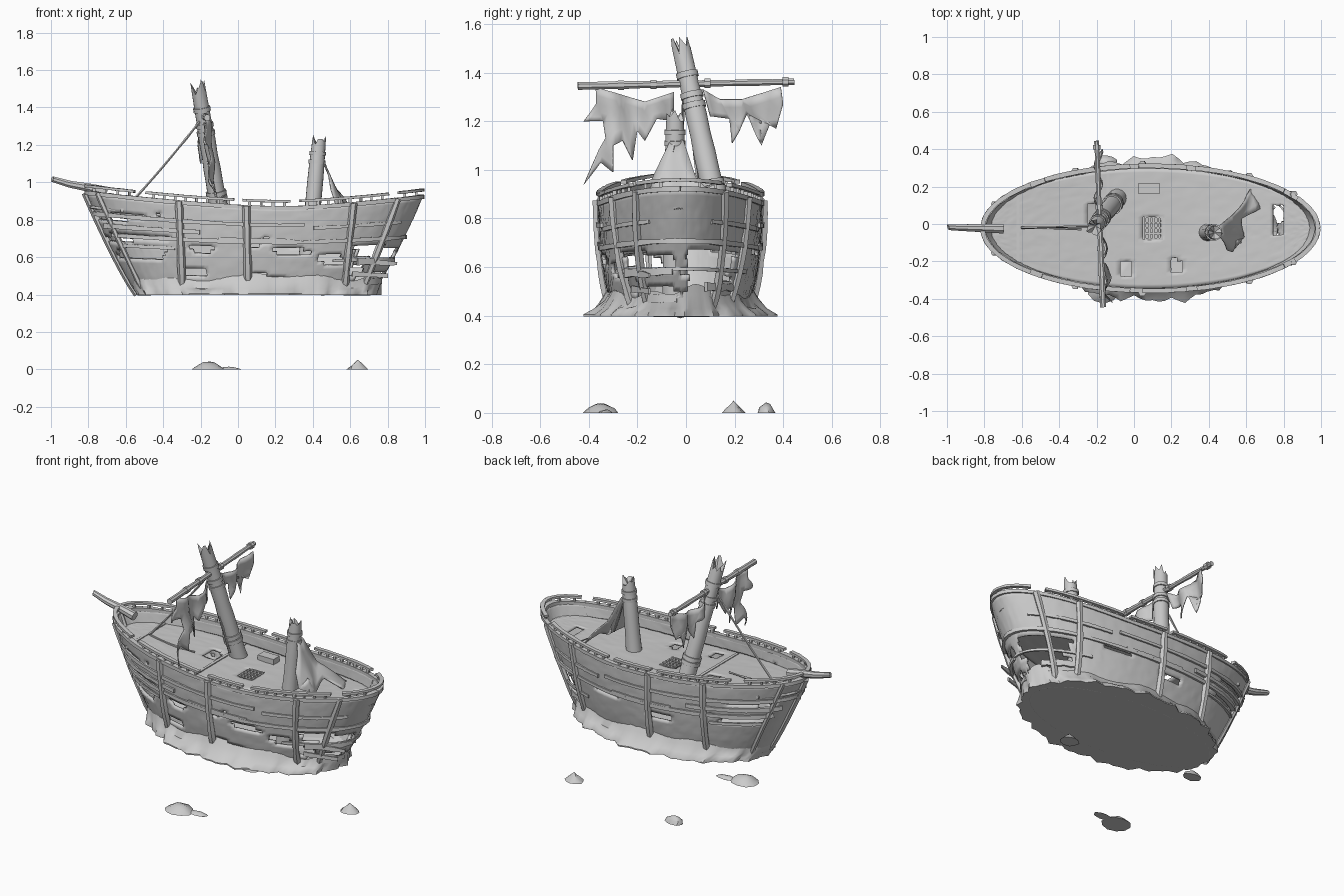
import bpy, bmesh, math, random
from mathutils import Vector as V

if "Cube" in bpy.data.objects:
    bpy.data.objects.remove(bpy.data.objects["Cube"])
random.seed(4)
pi = math.pi
grey = bpy.data.materials.new("weathered_grey")
grey.diffuse_color = (0.6, 0.6, 0.6, 1)
grey.use_nodes = True
grey.node_tree.nodes["Principled BSDF"].inputs["Base Color"].default_value = grey.diffuse_color


def finish(name, bm, thick=0, angle=35):
    bmesh.ops.recalc_face_normals(bm, faces=bm.faces)
    me = bpy.data.meshes.new(name)
    bm.to_mesh(me)
    bm.free()
    ob = bpy.data.objects.new(name, me)
    bpy.context.collection.objects.link(ob)
    me.materials.append(grey)
    if thick:
        m = ob.modifiers.new("thickness", 'SOLIDIFY')
        m.thickness, m.offset = thick, 0
    bpy.ops.object.select_all(action='DESELECT')
    ob.select_set(True)
    bpy.context.view_layer.objects.active = ob
    bpy.ops.object.shade_smooth_by_angle(angle=math.radians(angle))
    return ob


def tube(name, pts, r0, r1=None, sides=6, flat=1, jag=0, rough=0):
    """Swept pole or plank; jag gives a splintered far end."""
    pts = [V(p) for p in pts]
    r1 = r0 if r1 is None else r1
    bm, rings, n = bmesh.new(), [], len(pts)
    for i, p in enumerate(pts):
        t = (pts[min(i + 1, n - 1)] - pts[max(i - 1, 0)]).normalized()
        s = t.cross(V((0, 0, 1)) if abs(t.z) < .8 else V((1, 0, 0))).normalized()
        u = s.cross(t)
        r = (r0 + (r1 - r0) * i / (n - 1)) * (1 + random.uniform(-rough, rough))
        ring = []
        for k in range(sides):
            a = 2 * pi * (k + .5) / sides
            e = t * jag * random.choice((.2, .5, .7, 1)) if jag and i == n - 1 else V()
            ring.append(bm.verts.new(p + s * math.cos(a) * r * flat + u * math.sin(a) * r + e))
        rings.append(ring)
    for A, B in zip(rings, rings[1:]):
        for k in range(sides):
            bm.faces.new((A[k], A[(k + 1) % sides], B[(k + 1) % sides], B[k]))
    bm.faces.new(rings[0])
    if jag:
        c = bm.verts.new(pts[-1] - t * jag * .1)
        for k in range(sides):
            bm.faces.new((rings[-1][k], rings[-1][(k + 1) % sides], c))
    else:
        bm.faces.new(rings[-1])
    return finish(name, bm)


def line(a, b, n=8, sag=0):
    a, b = V(a), V(b)
    return [a.lerp(b, i / n) - V((0, 0, sag * math.sin(pi * i / n))) for i in range(n + 1)]


# Hull surface: a = angle round the plan, v = 0 at sand to 1 at gunwale, o = offset outward
def sheer(x):
    return .862 + (.082 * ((.25 - x) / 1.05) ** 1.6 if x < .25 else .06 * ((x - .25) / .73) ** 1.5)


def axis(v):
    xb, xs = -.53 - .275 * v ** .9, .70 + .28 * v ** .85
    return (xb + xs) / 2, (xs - xb) / 2


def hull(a, v, o=0):
    cx, hl = axis(v)
    w = .265 + .065 * math.sin(pi / 2 * min(v, 1) ** .8)
    x = cx + (hl + o) * math.cos(a)
    return V((x, -.023 + (w + o) * math.sin(a), .4 + v * (sheer(x) - .4)))


def angle_at(x, v, side):
    cx, hl = axis(v)
    return side * math.acos(max(-1, min(1, (x - cx) / hl)))


# Hull shell with broken planks
front = [(-.74, -.45, .80, .83), (-.68, -.36, .69, .72), (-.63, -.38, .59, .655), (-.25, -.1, .63, .67),
         (-.28, -.12, .5, .54), (.08, .17, .66, .7), (.2, .38, .62, .65), (.1, .2, .47, .52),
         (.44, .57, .56, .61), (.62, .82, .61, .67), (.6, .72, .45, .56)]
back = [(-.68, -.4, .78, .81), (-.6, -.35, .66, .7), (-.1, .06, .6, .63), (.3, .5, .65, .68), (.64, .78, .54, .66)]
stern = [(-.22, -.05, .58, .66), (-.2, -.06, .46, .53), (0, .19, .44, .67)]
NU, NV = 200, 24
bm = bmesh.new()
g = [[bm.verts.new(hull(2 * pi * i / NU, j / NV, random.uniform(-.002, .002))) for i in range(NU)] for j in range(NV + 1)]
for j in range(NV):
    e = random.uniform(-.03, .03)
    for i in range(NU):
        c = hull(2 * pi * (i + .5) / NU, (j + .5) / NV)
        holes = front if c.y < -.02 else back
        gone = any(x0 + e < c.x < x1 + e * 2 and z0 < c.z < z1 for x0, x1, z0, z1 in holes)
        gone |= c.x > .7 and any(y0 < c.y + e * .4 < y1 and z0 < c.z < z1 for y0, y1, z0, z1 in stern)
        if not gone:
            k = (i + 1) % NU
            bm.faces.new((g[j][i], g[j][k], g[j + 1][k], g[j + 1][i]))
bmesh.ops.delete(bm, geom=[v for v in bm.verts if not v.link_faces], context='VERTS')
finish("hull_shell", bm, .016)


def along(x0, x1, v, side, o=0, dz=0, n=14):
    a0, a1 = angle_at(x0, v, side), angle_at(x1, v, side)
    return [hull(a0 + (a1 - a0) * i / n, v, o) + V((0, 0, dz)) for i in range(n + 1)]


# Gunwale, broken upper rails, balusters and wales on both sides
for side, label in ((-1, "front"), (1, "back")):
    tube("gunwale_" + label, along(-.81, .985, 1, side, .002, 0, 44), .015, sides=4, flat=1.3, rough=.12)
    for x0, x1 in ((-.8, -.55), (-.48, -.02), (.03, .28), (.34, .8), (.86, .985)):
        s = random.uniform(-.02, .02)
        tube("upper_rail_" + label, along(x0 + s, x1, 1, side, .004, .036), .010, sides=4, flat=1.7, rough=.1)
        n = max(2, int((x1 - x0) / .055))
        for k in range(n):
            a = angle_at(x0 + (x1 - x0) * (k + .5) / n, 1, side)
            p = hull(a, 1)
            tube("baluster_" + label, [p, p + V((0, 0, .035))], random.uniform(.007, .012), sides=4)
    for x0, x1, v, r in ((-.76, .35, .80, .017), (.4, .86, .76, .014), (-.7, -.2, .69, .019),
                         (-.66, .8, .6, .016), (-.1, .3, .63, .011), (-.6, -.33, .5, .014), (.5, .86, .38, .012)):
        tube("wale_" + label, along(x0, x1, v, side, .012, 0, 24), r, r * .8, 4, .7, rough=.18)
    # Outer ribs, almost upright amidships and raked towards the ends
    for x, w, rake in ((-.3, .022, -.02), (.05, .021, -.01), (.585, .02, .05), (.75, .019, .19), (-.62, .015, -.24)):
        tube("rib_" + label, [hull(angle_at(x + rake * (i / 9 - .5), .05 + .96 * i / 9, side), .05 + .96 * i / 9, .012)
                              for i in range(10)], w, w, 6, rough=.12)
# Stem post and broken stern planks
tube("stem_post", [hull(pi, i / 8, .008) for i in range(9)], .02, .024)
tube("stern_ledge", [hull(-.9 + 1.8 * i / 14, .6, .012) for i in range(15)], .015, sides=4, rough=.2)
for a0, a1, v, o in ((-.75, -.1, .36, .02), (-.5, -.05, .14, .01), (.35, .8, .24, .01)):
    tube("stern_plank", [hull(a0 + (a1 - a0) * i / 6, v, o) for i in range(7)], .024, .018, 4, .5, rough=.25)
for x, z in ((.78, .565), (.73, .5)):
    tube("loose_plank", line((x - .12, -.22, z + .01), (x + .07, -.15, z), 3), .024, .014, 4, .4, rough=.2)

# Deck with open hatches and a hole at the stern
gaps = [(.2, .27, -.25, -.19), (-.24, -.15, .0, .1), (-.06, .0, -.28, -.2), (.06, .15, -.08, .04), (.74, .8, -.06, .1)]
bm, rows = bmesh.new(), []
for i in range(91):
    t = -math.cos(pi * i / 90)
    x = .078 + .87 * t
    h = .318 * math.sqrt(max(0, 1 - t * t)) + .001
    rows.append([bm.verts.new((x, -.023 + h * (j / 16 - 1), sheer(x) - .075 + random.uniform(-.0015, .0015)))
                 for j in range(33)])
for A, B in zip(rows, rows[1:]):
    for j in range(32):
        c = (A[j].co + B[j + 1].co) / 2
        if not any(x0 < c.x < x1 and y0 < c.y < y1 for x0, x1, y0, y1 in gaps):
            bm.faces.new((A[j], A[j + 1], B[j + 1], B[j]))
bmesh.ops.delete(bm, geom=[v for v in bm.verts if not v.link_faces], context='VERTS')
finish("deck", bm, .014)
# Deck beams and hatch grating
for x, h in ((-.62, .2), (-.14, .29)):
    z = sheer(x) - .072
    tube("deck_beam", line((x, -.023 - h, z), (x, -.023 + h, z), 6), .012, sides=4, rough=.1)
for k in range(5):
    tube("grating_bar", [(.06 + k * .0225, -.085, .795), (.06 + k * .0225, .04, .795)], .007, sides=4)
    tube("grating_bar", [(.055, -.08 + k * .029, .797), (.155, -.08 + k * .029, .797)], .007, sides=4)
# Deck crate
bm = bmesh.new()
bmesh.ops.create_cube(bm, size=1)
bmesh.ops.scale(bm, vec=(.11, .06, .04), verts=bm.verts)
bmesh.ops.translate(bm, vec=(.08, .19, .81), verts=bm.verts)
finish("deck_crate", bm)

# Masts, bands, yard and bowsprit
m0, m1 = V((-.085, .145, .76)), V((-.205, -.01, 1.46))
tube("main_mast", line(m0, m1, 9), .052, .039, 18, jag=.085, rough=.05)
for f in (.22, .26, .72, .78, .9):
    p, d = m0.lerp(m1, f), (m1 - m0).normalized() * .012
    tube("mast_band", [p - d, p + d], .059 - .014 * f, sides=14)
z0, z1 = V((.36, -.045, .435)), V((.43, -.045, 1.19))
tube("rear_mast", line(z0, z1, 8), .055, .037, 18, jag=.06, rough=.05)
for f in (.88, .94):
    p = z0.lerp(z1, f)
    tube("mast_band", [p, p + V((.001, 0, .02))], .045, sides=14)
ya, yb = V((-.165, -.445, 1.345)), V((-.2, .445, 1.362))
tube("yard", line(ya, yb, 10), .017, .014, 8, rough=.1)
for f in (.2, .35, .6, .96):
    p = ya.lerp(yb, f)
    tube("yard_lashing", [p - V((0, .012, 0)), p + V((0, .012, 0))], .021, sides=8)
tube("bowsprit", [(-.7, -.025, .95), (-.8, -.022, .972), (-.9, -.02, .99), (-.985, -.018, 1.015)], .028, .016, 8, jag=.015)


# Torn sails
def cloth(name, pts, amp):
    bm = bmesh.new()
    f = bm.faces.new([bm.verts.new(p) for p in pts])
    bmesh.ops.triangulate(bm, faces=[f])
    bmesh.ops.subdivide_edges(bm, edges=bm.edges[:], cuts=3, use_grid_fill=True)
    for v in bm.verts:
        v.co.x += amp * math.sin(v.co.y * 36 + v.co.z * 5) + amp * .3 * math.sin(v.co.z * 30)
    finish(name, bm, .006, 60)


left = [(-.37, 1.34), (-.27, 1.31), (-.17, 1.28), (-.05, 1.32), (-.05, 1.2), (-.12, 1.21), (-.17, 1.12), (-.2, 1.16),
        (-.22, 1.04), (-.26, 1.12), (-.3, 1.1), (-.3, .99), (-.35, 1.03), (-.42, .94), (-.36, 1.08),
        (-.33, 1.13), (-.34, 1.2), (-.42, 1.2), (-.37, 1.27)]
right = [(.07, 1.33), (.14, 1.29), (.23, 1.29), (.39, 1.34), (.4, 1.27), (.37, 1.17), (.35, 1.2), (.31, 1.1), (.31, 1.2),
         (.25, 1.23), (.22, 1.16), (.19, 1.11), (.18, 1.21), (.1, 1.22)]
cloth("torn_sail_left", [(-.17 + (1.34 - z) * .1, y, z) for y, z in left], .018)
cloth("torn_sail_right", [(-.19, y, z) for y, z in right], .018)
cloth("rear_sail", [(.45, -.06, 1.13), (.5, -.14, .96), (.53, -.15, .87), (.54, -.09, .92), (.58, -.07, .83),
                    (.58, .03, .88), (.67, .08, .82), (.64, .2, .8), (.52, .04, .97), (.46, -.01, 1.12)], .008)

# Ropes
for a, b, r in (((-.2, -.01, 1.33), (-.6, -.02, .86), .007), ((-.2, .01, 1.3), (-.1, .06, .85), .006),
                ((.44, -.04, 1.16), (.57, -.1, .84), .006), ((-.6, -.02, .86), (-.28, -.03, .84), .006)):
    tube("rope", line(a, b, 10, .01), r, sides=5, rough=.3)

# Sand mound round the hull base
bm, rings, N = bmesh.new(), [], 120
for f, z in ((1, .397), (1, .405), (.6, .43), (.25, .46), (0, .5), (-.35, .45), (-3, .43)):
    ring = []
    for i in range(N):
        a = 2 * pi * i / N
        wob = .006 * math.sin(9 * a + 1) + .008 * math.sin(23 * a) + .007 * math.sin(37 * a)
        p = hull(a, .17, .006)
        q = V((.1 + (.648 + wob) * math.cos(a), -.027 + (.383 + wob * 1.3) * math.sin(a), 0))
        if f < 0:
            p = V((.1, -.025, 0)).lerp(p, 1 + f * .25)
            q = p
        p = p.lerp(q, max(f, 0))
        p.z = z + (.03 * math.sin(7 * a) * math.sin(3 * a + 1) if f in (0, .25) else 0)
        ring.append(bm.verts.new(p))
    rings.append(ring)
for A, B in zip(rings, rings[1:]):
    for k in range(N):
        bm.faces.new((A[k], A[(k + 1) % N], B[(k + 1) % N], B[k]))
bm.faces.new(rings[0])
bm.faces.new(rings[-1])
finish("sand_mound", bm, 0, 50)

# Small rocks on the ground, tapering towards the top
for x, y, rx, ry, h, taper in ((-.16, -.35, .095, .078, .042, .4), (-.05, -.33, .07, .03, .014, .3),
                               (.64, .195, .06, .05, .05, .8), (-.15, .33, .06, .04, .042, .2)):
    bm = bmesh.new()
    bmesh.ops.create_icosphere(bm, subdivisions=2, radius=1)
    for v in bm.verts:
        z = max(0, v.co.z)
        k = random.uniform(.88, 1.06)
        s = k * (1 - taper * z)
        v.co = V((x + v.co.x * rx * s, y + v.co.y * ry * s, z * h * k))
    bmesh.ops.remove_doubles(bm, verts=bm.verts, dist=.0005)
    finish("ground_rock", bm)
